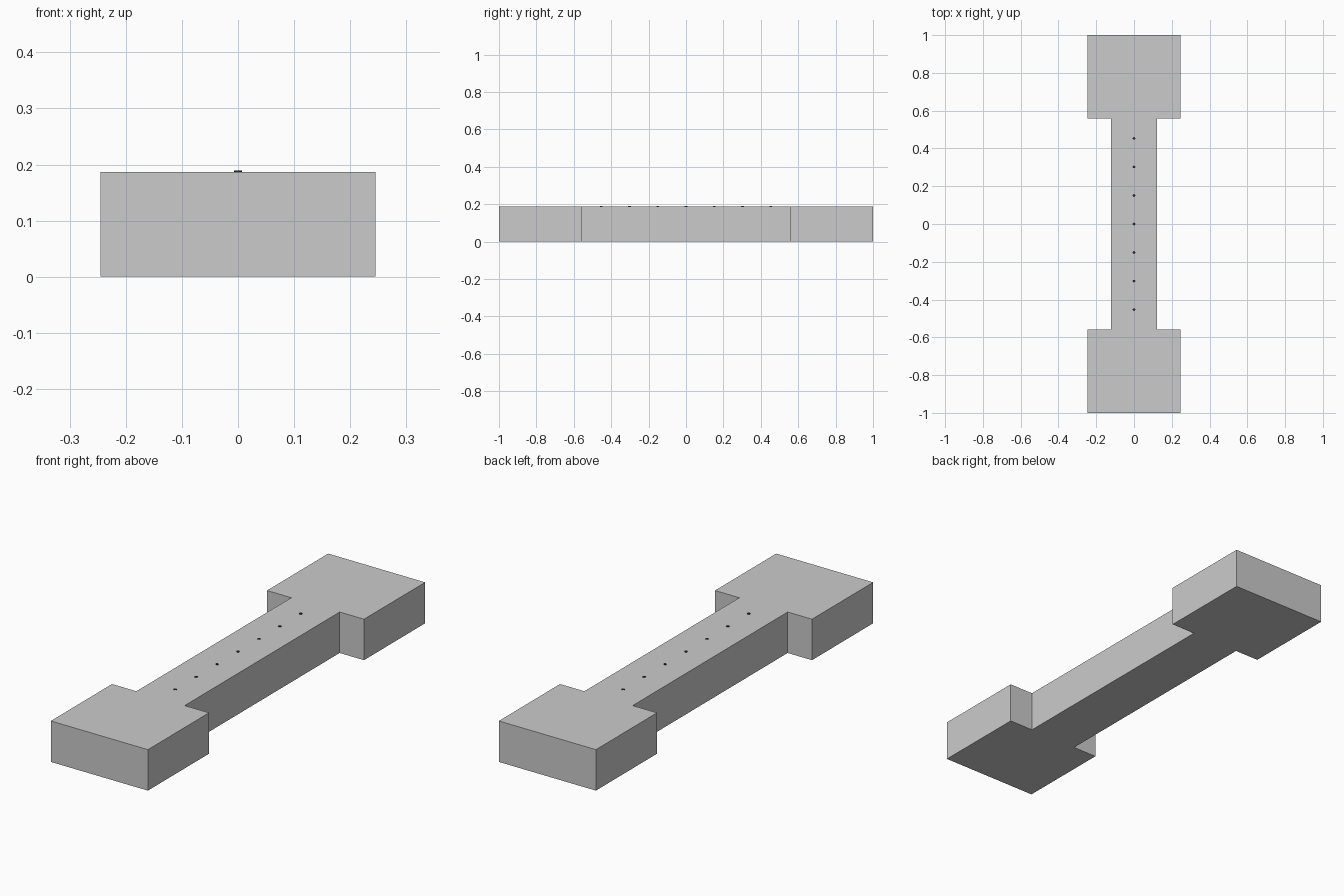
import bpy
import bmesh

if "Cube" in bpy.data.objects:
    bpy.data.objects.remove(bpy.data.objects["Cube"])

HEIGHT = 0.187
END_W, NECK_W, END_Y, NECK_Y = 0.245, 0.122, 1.0, 0.559

# Dumbbell-shaped bar: mirrored outline pulled up to full height
quarter = [(END_W, END_Y), (END_W, NECK_Y), (NECK_W, NECK_Y)]
right = quarter + [(x, -y) for x, y in reversed(quarter)]
outline = right + [(-x, y) for x, y in reversed(right)]

bm = bmesh.new()
base = bm.faces.new([bm.verts.new((x, y, 0)) for x, y in outline])
top = bmesh.ops.extrude_face_region(bm, geom=[base], use_keep_orig=True)["geom"]
bmesh.ops.translate(bm, vec=(0, 0, HEIGHT),
                    verts=[g for g in top if isinstance(g, bmesh.types.BMVert)])
bmesh.ops.recalc_face_normals(bm, faces=bm.faces)
mesh = bpy.data.meshes.new("test_bar")
bm.to_mesh(mesh)
bm.free()
bpy.context.collection.objects.link(bpy.data.objects.new("test_bar", mesh))

# Row of small dark marker dots along the neck
dark = bpy.data.materials.new("dark_marker")
dark.diffuse_color = (0.02, 0.02, 0.02, 1)
dark.use_nodes = True
dark.node_tree.nodes["Principled BSDF"].inputs["Base Color"].default_value = dark.diffuse_color
for i in range(7):
    bpy.ops.mesh.primitive_cylinder_add(
        vertices=16, radius=0.007, depth=0.004,
        location=(0, (i - 3) * 0.151, HEIGHT))
    dot = bpy.context.object
    dot.name = f"marker_dot_{i + 1}"
    dot.data.materials.append(dark)
